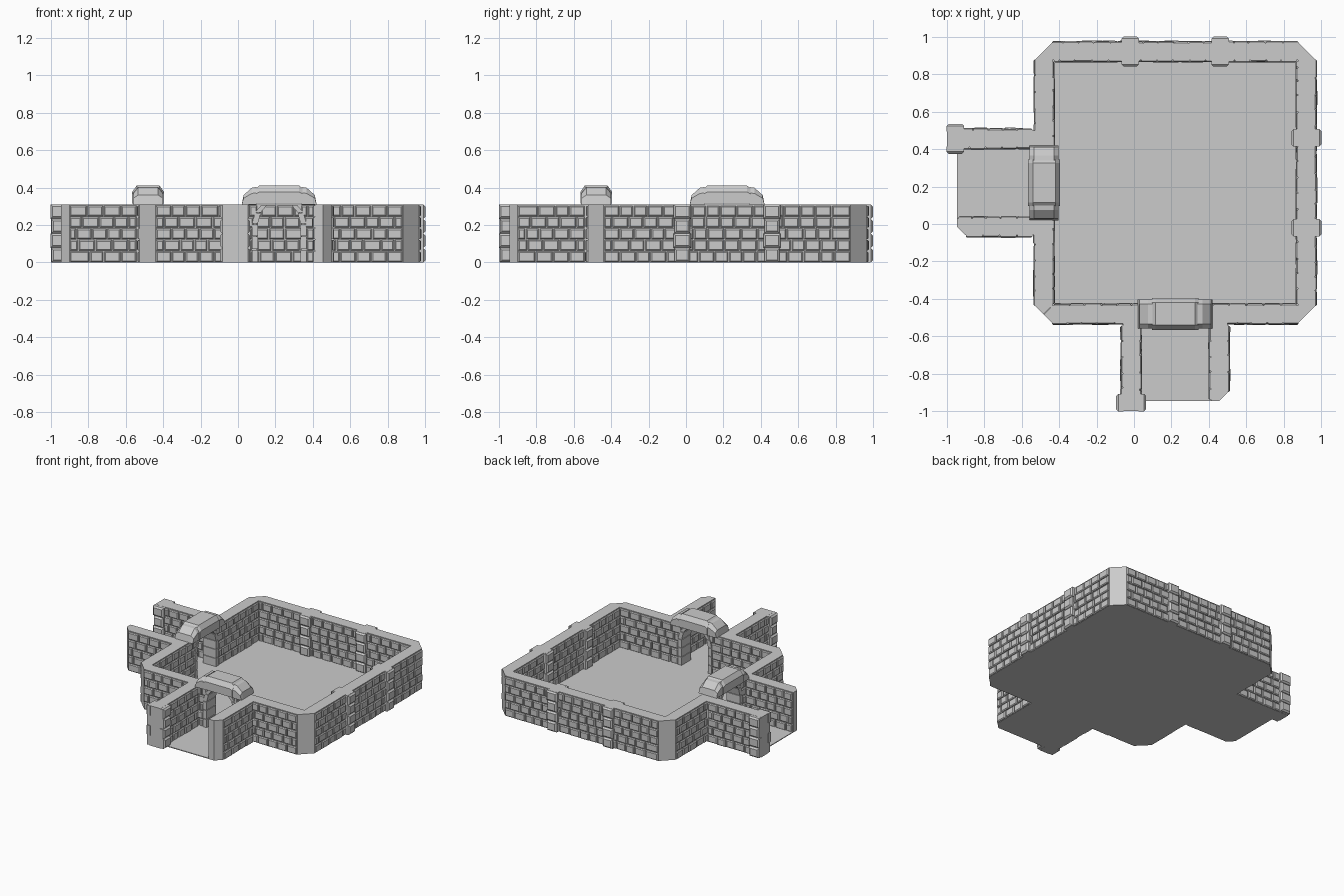
import bpy, bmesh, random
from mathutils import Vector, Matrix
from math import pi

if "Cube" in bpy.data.objects:
    bpy.data.objects.remove(bpy.data.objects["Cube"])

random.seed(4)
C = 0.22                 # room centre in x and y; everything is built around it
H = 0.31                 # wall height
IN, OUT = 0.655, 0.745   # inner and outer wall faces


def loft(bm, a, b):
    """Closed solid between two matching loops of 3D points."""
    va = [bm.verts.new(p) for p in a]
    vb = [bm.verts.new(p) for p in b]
    n = len(va)
    bm.faces.new(va)
    bm.faces.new(vb[::-1])
    for i in range(n):
        j = (i + 1) % n
        bm.faces.new((va[i], vb[i], vb[j], va[j]))


def prism(bm, pts, z0=0.0, z1=H):
    loft(bm, [(x, y, z0) for x, y in pts], [(x, y, z1) for x, y in pts])


def rect(x0, x1, y0, y1):
    return [(x0, y0), (x1, y0), (x1, y1), (x0, y1)]


def block(bm, a, d, n, s0, s1, z0, z1, depth, bev):
    """Bevelled stone standing out of a wall face (a: start, d: along, n: out)."""
    up = Vector((0, 0, 1))

    def loop(off, i):
        return [a + d * s + n * off + up * z for s, z in
                ((s0 + i, z0 + i), (s1 - i, z0 + i), (s1 - i, z1 - i), (s0 + i, z1 - i))]
    loft(bm, loop(-0.005, 0), loop(max(depth - bev, 0.002), 0))
    loft(bm, loop(max(depth - bev, 0.002), 0), loop(depth, bev))


def bricks(bm, a, b, n, rows=range(5)):
    """Five running-bond courses from a to b with outward normal n."""
    a, b, n = (Vector((*v, 0)) for v in (a, b, n))
    length = (b - a).length
    d = (b - a).normalized()
    rh = (H - 0.004) / 5
    for r in rows:
        s = 0.0
        w = 0.045 if r % 2 else 0.085
        while s < length - 0.01:
            e = s + w
            if length - e < 0.03:
                e = length
            block(bm, a, d, n, s + 0.003, e - 0.003, r * rh + 0.002, (r + 1) * rh - 0.003,
                  random.uniform(0.008, 0.014), 0.006)
            s = e
            w = random.uniform(0.07, 0.095)


def quoins(bm, centre, d, n):
    """Pilaster of four stacked stones."""
    a, d, n = (Vector((*v, 0)) for v in (centre, d, n))
    q = H / 4
    for r in range(4):
        w = 0.046 if r % 2 else 0.041
        block(bm, a, d, n, -w, w, r * q + 0.001, (r + 1) * q - 0.001, 0.035, 0.011)


def finish(name, bm, k=0):
    bmesh.ops.recalc_face_normals(bm, faces=bm.faces)
    me = bpy.data.meshes.new(name)
    bm.transform(Matrix.Translation((C, C, 0)) @ Matrix.Rotation(-pi / 2 * k, 4, 'Z'))
    bm.to_mesh(me)
    bm.free()
    bpy.context.collection.objects.link(bpy.data.objects.new(name, me))


# Floor: octagonal room outline with two corridors
corridor = [(0.28, -OUT), (0.28, -1.12), (0.235, -1.165), (-0.28, -1.165), (-0.28, -OUT)]
outline = []
for k in range(4):
    for x, y in (corridor if k < 2 else []) + [(-0.66, -OUT), (-OUT, -0.66)]:
        for _ in range(k):
            x, y = y, -x
        outline.append((x, y))
bm = bmesh.new()
prism(bm, outline, 0, 0.006)
finish("floor", bm)

# Opening half-width profile of a doorway (x, z)
JAMB = [(0.12, 0), (0.12, 0.07), (0.12, 0.14), (0.12, 0.205), (0.105, 0.265), (0.07, H)]


def door_wall(k):
    # wall halves either side of the arched opening
    bm = bmesh.new()
    for s in (-1, 1):
        prism(bm, [(s * x, y) for x, y in ((0.28, -IN), (IN, -IN), (0.7025, -0.7025),
                                           (0.66, -OUT), (0.28, -OUT))])
        prof = [(s * x, z) for x, z in JAMB + [(0.28, H), (0.28, 0)]]
        loft(bm, [(x, -OUT, z) for x, z in prof], [(x, -IN, z) for x, z in prof])
        for r, hw in enumerate((0.145, 0.145, 0.145, 0.135, 0.115)):
            bricks(bm, (s * 0.66, -OUT), (s * hw, -OUT), (0, -1), [r])
            bricks(bm, (s * 0.65, -IN), (s * hw, -IN), (0, 1), [r])
        # jamb stones following the arch
        for (x0, z0), (x1, z1) in zip(JAMB, JAMB[1:]):
            q = [(s * (x0 - 0.006), z0 + 0.002), (s * (x0 + 0.025), z0 + 0.002),
                 (s * (x1 + 0.025), z1 - 0.002), (s * (x1 - 0.006), z1 - 0.002)]
            loft(bm, [(x, -OUT - 0.012, z) for x, z in q], [(x, -IN + 0.012, z) for x, z in q])
    finish("door_wall", bm, k)

    # arch cap: keystone and two shoulder stones, chamfered along the top
    bm = bmesh.new()
    side = [(0.2, 0.308), (0.12, 0.308), (0.12, 0.403), (0.145, 0.4), (0.19, 0.36)]
    key = [(0.125, 0.316), (-0.125, 0.316), (-0.125, 0.395), (-0.105, 0.412),
           (0.105, 0.412), (0.125, 0.395)]
    for st, w in ((key, 0.085), (side, 0.078), ([(-x, z) for x, z in side], 0.078)):
        def loop(y, f):
            return [(x, -0.7 + y, 0.312 + (z - 0.312) * f) for x, z in st]
        loft(bm, loop(-w + 0.025, 1), loop(w - 0.025, 1))
        for s in (-1, 1):
            loft(bm, loop(s * (w - 0.025), 1), loop(s * w, 0.65))
    finish("arch_cap", bm, k)


def corridor_walls(k):
    bm = bmesh.new()
    prism(bm, rect(-0.28, -0.19, -1.15, -0.74))
    prism(bm, [(0.19, -0.74), (0.19, -1.165), (0.235, -1.165), (0.28, -1.12), (0.28, -0.74)])
    for x, n, end in ((-0.28, -1, -1.14), (-0.19, 1, -1.14), (0.19, -1, -1.16), (0.28, 1, -1.12)):
        bricks(bm, (x, -0.76), (x, end), (n, 0))
    finish("corridor_walls", bm, k)
    # end post with stacked stones on both sides
    bm = bmesh.new()
    prism(bm, rect(-0.281, -0.189, -1.218, -1.13))
    quoins(bm, (-0.28, -1.174), (0, 1), (-1, 0))
    quoins(bm, (-0.19, -1.174), (0, 1), (1, 0))
    finish("corridor_end_post", bm, k)


def plain_wall(k):
    bm = bmesh.new()
    prism(bm, [(-IN, -IN), (IN, -IN), (0.7025, -0.7025), (0.66, -OUT),
               (-0.66, -OUT), (-0.7025, -0.7025)])
    bricks(bm, (-0.66, -OUT), (0.66, -OUT), (0, -1))
    bricks(bm, (-0.65, -IN), (0.65, -IN), (0, 1))
    finish("plain_wall", bm, k)
    # pilasters on both faces
    bm = bmesh.new()
    for x in (-0.24, 0.24):
        prism(bm, rect(x - 0.035, x + 0.035, -OUT - 0.022, -IN + 0.022))
        quoins(bm, (x, -OUT), (1, 0), (0, -1))
        quoins(bm, (x, -IN), (1, 0), (0, 1))
    finish("wall_pilasters", bm, k)


# South and west sides have doors and corridors; north and east are closed
for k in (0, 1):
    door_wall(k)
    corridor_walls(k)
for k in (2, 3):
    plain_wall(k)
